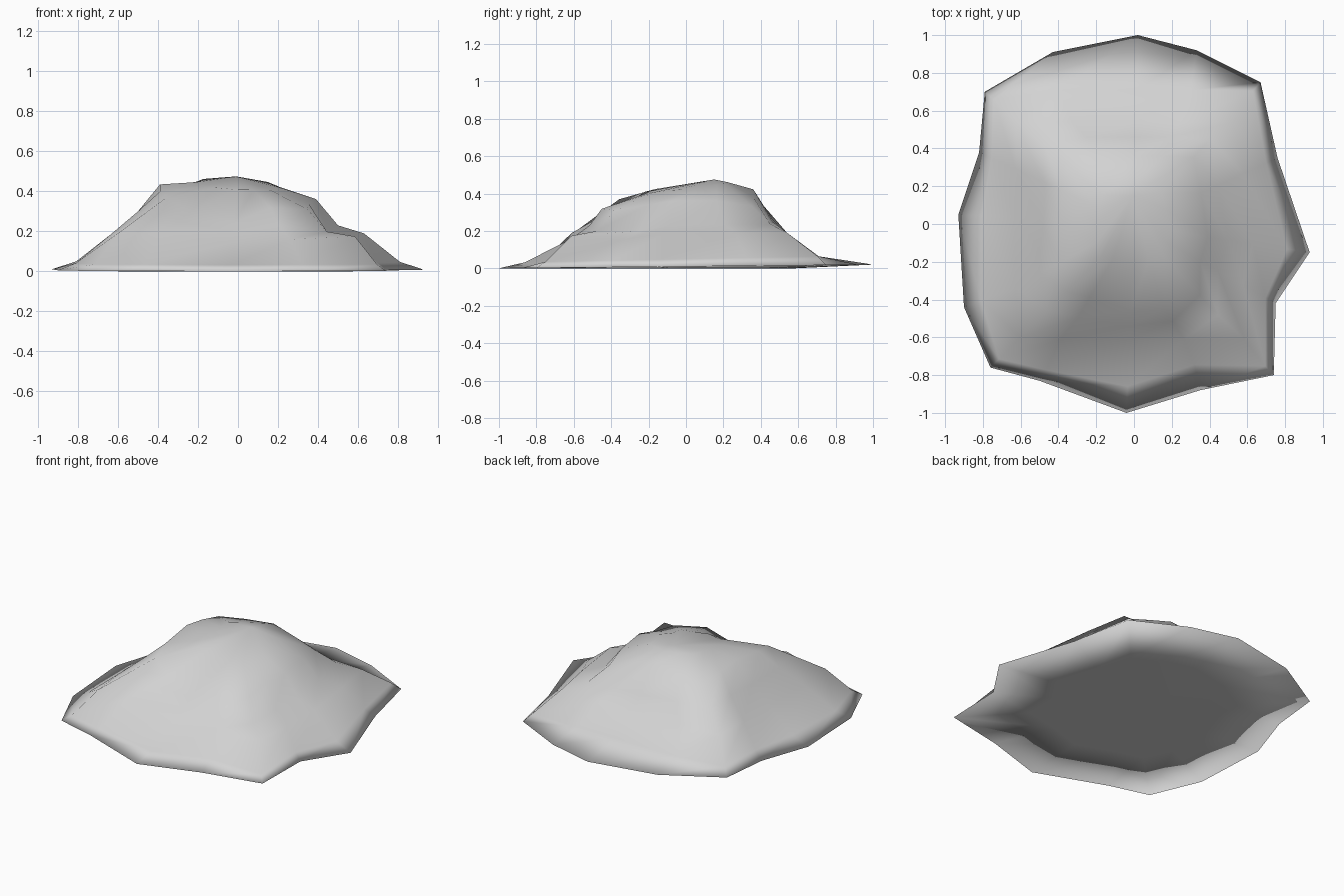
import bpy
import bmesh
import math

cube = bpy.data.objects.get("Cube")
if cube:
    bpy.data.objects.remove(cube)

# Single stone colour
stone = bpy.data.materials.new("pale_grey_stone")
stone.use_nodes = True
grey = (0.65, 0.65, 0.65, 1)
stone.diffuse_color = grey
stone.node_tree.nodes["Principled BSDF"].inputs["Base Color"].default_value = grey

# Irregular footprint, counter-clockwise from the front corner at -x
FOOTPRINT = [(-.76, -.76), (-.5, -.83), (-.04, -1), (.35, -.88), (.74, -.8),
             (.75, -.42), (.93, -.15), (.76, .35), (.67, .75), (.33, .92),
             (.02, 1), (-.43, .91), (-.79, .7), (-.82, .38), (-.93, .05), (-.9, -.44)]


def level(bm, scale, corner, side, front, back, height):
    """One ring: the footprint shrunk, fuller at corners, held inside a box."""
    ring = []
    for px, py in FOOTPRINT:
        s = scale + corner * abs(math.sin(2 * math.atan2(py, px)))
        x = max(-side, min(side, px * s))
        y = max(-front, min(back, py * s))
        ring.append(bm.verts.new((x, y, height(x, y))))
    return ring


def bridge(bm, lower, upper):
    for i in range(len(lower)):
        j = (i + 1) % len(lower)
        bm.faces.new((lower[i], lower[j], upper[j], upper[i]))


def shoulder_height(x, y):
    """Rises to the back, then drops off toward the back corners."""
    return min(.405 + .18 * y, .425) - .08 * x - .6 * abs(x) * max(y, 0)


bm = bmesh.new()
underside = level(bm, .58, 0, 1, 1, 1, lambda x, y: 0)
rim = level(bm, 1, 0, 1, 1, 1, lambda x, y: .01 + .01 * y)
skirt = level(bm, .86, .08, .81, .86, .71, lambda x, y: .05 + .02 * y)
lower_slope = level(bm, .67, .12, .63, .61, .54, lambda x, y: .19)
upper_slope = level(bm, .55, .05, .5, .54, .46, lambda x, y: .265 - .07 * x)
shoulder = level(bm, .46, .01, .39, .46, .36, shoulder_height)
crown = level(bm, .22, 0, 1, 1, 1, lambda x, y: .435 + .12 * y - .05 * x)
rings = [underside, rim, skirt, lower_slope, upper_slope, shoulder, crown]
for lower, upper in zip(rings, rings[1:]):
    bridge(bm, lower, upper)

# Close the underside and the peak
bm.faces.new(reversed(underside))
peak = bm.verts.new((-.01, .15, .475))
for i, vert in enumerate(crown):
    bm.faces.new((vert, crown[(i + 1) % len(crown)], peak))

# Gully down the front, and a shallow ledge at the front corner on the +x side
SUNK = [(lower_slope, 2, .045), (upper_slope, 2, .07), (shoulder, 2, .08),
        (upper_slope, 1, .03), (shoulder, 1, .055),
        (lower_slope, 3, .03), (upper_slope, 3, .02),
        (lower_slope, 4, .015), (upper_slope, 4, .035),
        (lower_slope, 5, .035), (upper_slope, 5, .035)]
for ring, index, drop in SUNK:
    ring[index].co.z -= drop
skirt[3].co.y += .06
shoulder[3].co.y -= .04

bmesh.ops.recalc_face_normals(bm, faces=bm.faces)
for face in bm.faces:
    face.smooth = True

mesh = bpy.data.meshes.new("rock_mound")
bm.to_mesh(mesh)
bm.free()
mesh.materials.append(stone)
mound = bpy.data.objects.new("rock_mound", mesh)
bpy.context.collection.objects.link(mound)
